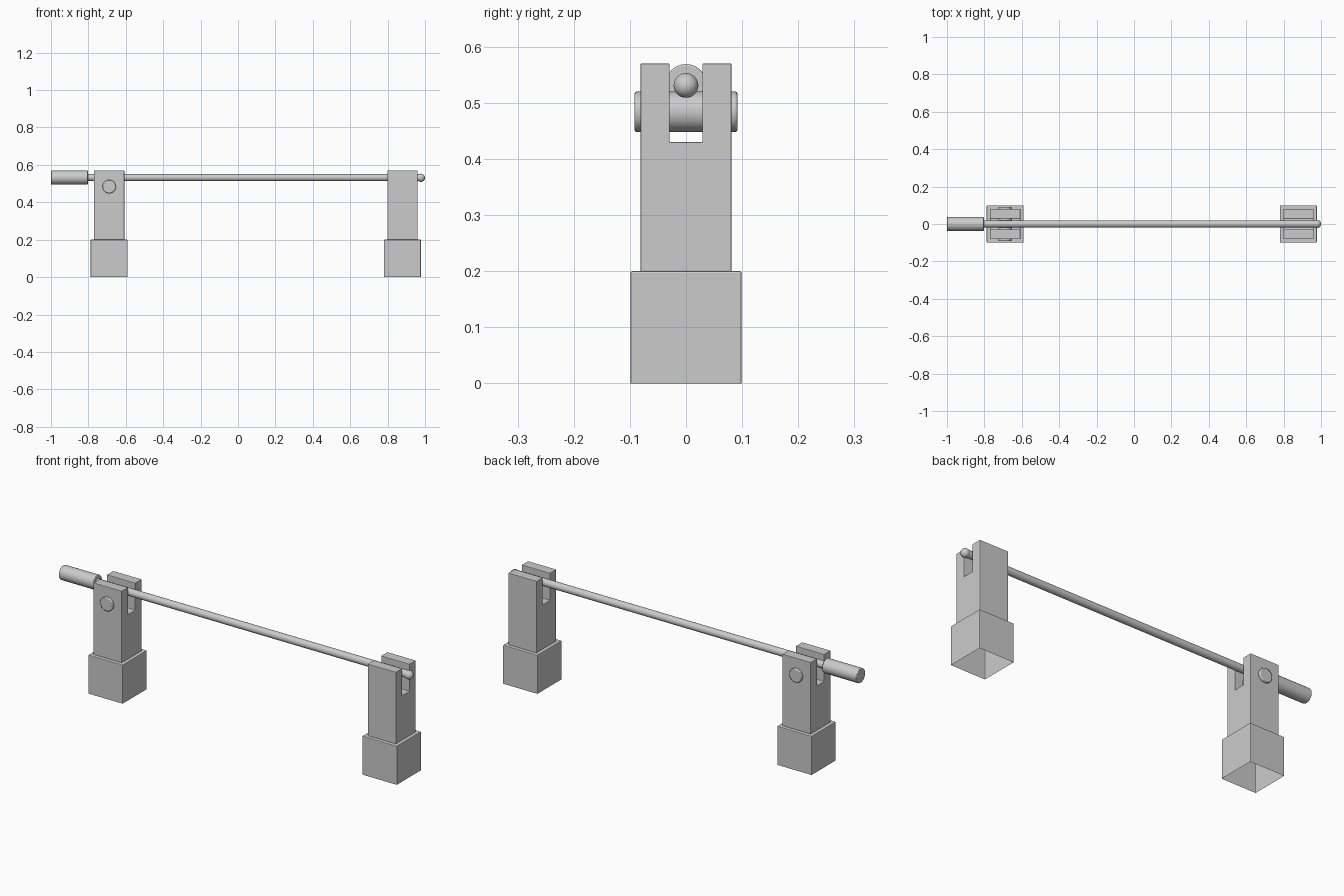
import bpy, bmesh, math
from mathutils import Matrix

if "Cube" in bpy.data.objects:
    bpy.data.objects.remove(bpy.data.objects["Cube"])

ROD_Z = 0.532


def make_object(name, bm, bevel=0.0, smooth=False):
    bmesh.ops.recalc_face_normals(bm, faces=bm.faces[:])
    mesh = bpy.data.meshes.new(name)
    bm.to_mesh(mesh)
    bm.free()
    ob = bpy.data.objects.new(name, mesh)
    bpy.context.collection.objects.link(ob)
    if bevel:
        mod = ob.modifiers.new("Bevel", 'BEVEL')
        mod.width = bevel
        mod.segments = 2
        mod.limit_method = 'ANGLE'
    if smooth:
        bpy.ops.object.select_all(action='DESELECT')
        ob.select_set(True)
        bpy.context.view_layer.objects.active = ob
        bpy.ops.object.shade_smooth_by_angle(angle=math.radians(35))
    return ob


def cylinder(name, radius, length, center, axis, bevel=0.0):
    bm = bmesh.new()
    rot = Matrix.Rotation(math.pi / 2, 4, 'Y' if axis == 'X' else 'X')
    bmesh.ops.create_cone(bm, cap_ends=True, segments=32, radius1=radius,
                          radius2=radius, depth=length,
                          matrix=Matrix.Translation(center) @ rot)
    return make_object(name, bm, bevel, True)


def foot(name, x):
    # Hollow foot, open at the bottom
    bm = bmesh.new()
    bmesh.ops.create_cube(bm, size=1, matrix=Matrix.Translation((x, 0, 0.1))
                          @ Matrix.Diagonal((0.197, 0.198, 0.2, 1)))
    bottom = [f for f in bm.faces if f.calc_center_median().z < 0.01]
    bmesh.ops.delete(bm, geom=bottom, context='FACES_ONLY')
    return make_object(name, bm, 0.003)


def forked_post(name, x):
    # Slotted U profile extruded along x
    profile = [(-0.081, 0.199), (0.081, 0.199), (0.081, 0.57), (0.029, 0.57),
               (0.029, 0.43), (-0.029, 0.43), (-0.029, 0.57), (-0.081, 0.57)]
    bm = bmesh.new()
    face = bm.faces.new([bm.verts.new((x - 0.081, y, z)) for y, z in profile])
    ext = bmesh.ops.extrude_face_region(bm, geom=[face])
    verts = [v for v in ext["geom"] if isinstance(v, bmesh.types.BMVert)]
    bmesh.ops.translate(bm, verts=verts, vec=(0.162, 0, 0))
    return make_object(name, bm, 0.002)


# Two supports
for side, x in (("left", -0.689), ("right", 0.879)):
    foot(side + "_foot", x)
    forked_post(side + "_post", x)

# Pivot pin through the left fork
cylinder("pivot_pin", 0.036, 0.184, (-0.689, 0, 0.484), 'Y', 0.004)

# Bar with counterweight and rounded tip
cylinder("bar", 0.019, 1.79, (0.085, 0, ROD_Z), 'X')
cylinder("counterweight", 0.037, 0.197, (-0.9015, 0, ROD_Z), 'X', 0.003)
bm = bmesh.new()
bmesh.ops.create_uvsphere(bm, u_segments=32, v_segments=16, radius=0.022,
                          matrix=Matrix.Translation((0.978, 0, ROD_Z - 0.001)))
make_object("bar_tip", bm, 0, True)
